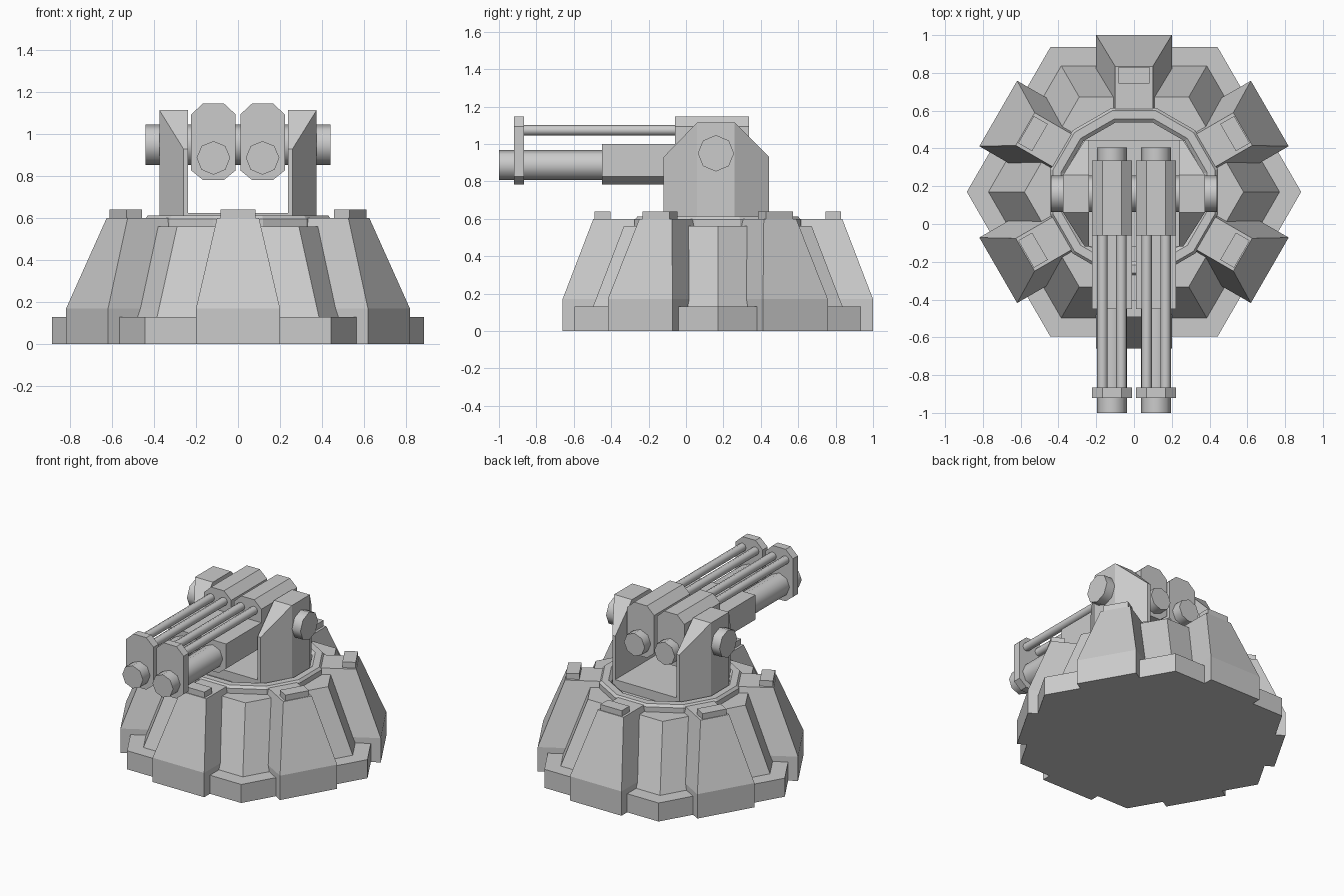
import bpy, bmesh, math
from mathutils import Matrix, Vector

cube = bpy.data.objects.get("Cube")
if cube:
    bpy.data.objects.remove(cube, do_unlink=True)

grey = bpy.data.materials.new("light_grey")
grey.use_nodes = True
COLOUR = (0.6, 0.6, 0.6, 1)
grey.diffuse_color = COLOUR
grey.node_tree.nodes["Principled BSDF"].inputs["Base Color"].default_value = COLOUR

CY = 0.17  # y of the turret axis
GUN_X = 0.117


def finish(name, bm, smooth=False):
    bmesh.ops.recalc_face_normals(bm, faces=bm.faces)
    mesh = bpy.data.meshes.new(name)
    bm.to_mesh(mesh)
    bm.free()
    mesh.materials.append(grey)
    ob = bpy.data.objects.new(name, mesh)
    bpy.context.collection.objects.link(ob)
    if smooth:
        bpy.ops.object.select_all(action='DESELECT')
        ob.select_set(True)
        bpy.context.view_layer.objects.active = ob
        bpy.ops.object.shade_smooth_by_angle(angle=math.radians(50))
    return ob


def loft(name, loops, caps=True, closed=False, smooth=False):
    """Skin a list of equal-length point loops."""
    bm = bmesh.new()
    rings = [[bm.verts.new(p) for p in loop] for loop in loops]
    pairs = list(zip(rings, rings[1:]))
    if closed:
        pairs.append((rings[-1], rings[0]))
    for a, b in pairs:
        for i in range(len(a)):
            j = (i + 1) % len(a)
            bm.faces.new((a[i], a[j], b[j], b[i]))
    if caps and not closed:
        bm.faces.new(rings[0])
        bm.faces.new(rings[-1])
    return finish(name, bm, smooth)


def ring(r, z, sides, turn=0):
    return [(r * math.cos(math.tau * i / sides + turn),
             CY + r * math.sin(math.tau * i / sides + turn), z) for i in range(sides)]


def box(name, x0, x1, y0, y1, z0, z1):
    return loft(name, [[(x0, y0, z), (x1, y0, z), (x1, y1, z), (x0, y1, z)] for z in (z0, z1)])


def rod(name, start, end, r, sides=8):
    """Cylinder between two points on a horizontal axis, one corner upwards."""
    axis = (Vector(end) - Vector(start)).normalized()
    up = Vector((0, 0, 1))
    side = axis.cross(up)
    steps = [math.tau * i / sides for i in range(sides)]
    return loft(name, [[Vector(p) + r * (math.cos(a) * up + math.sin(a) * side) for a in steps]
                       for p in (start, end)], smooth=True)


def plate(name, profile, x, y0, y1):
    return loft(name, [[(x + px, y, pz) for px, pz in profile] for y in (y0, y1)])


# Base plate, sloped hexagonal body and turntable rim
loft("base_plate", [ring(0.885, z, 6) for z in (0, 0.13)])
loft("base_body", [ring(0.775, 0.12, 6), ring(0.58, 0.56, 6)])
rim = [(0.46, 0.55), (0.46, 0.595), (0.445, 0.612), (0.40, 0.612), (0.38, 0.595), (0.38, 0.55)]
loft("turntable_rim", [ring(r, z, 12, math.pi / 12) for r, z in rim], closed=True)

# Six buttresses with raised caps
sections = [(0, 0.35, 0.83, 0.2), (0.17, 0.35, 0.83, 0.2), (0.6, 0.435, 0.665, 0.1)]
for k in range(6):
    spin = Matrix.Translation((0, CY, 0)) @ Matrix.Rotation(math.radians(30 + 60 * k), 4, 'Z')
    parts = [
        loft(f"buttress_{k + 1}", [[(a, -w, z), (b, -w, z), (b, w, z), (a, w, z)]
                                   for z, a, b, w in sections]),
        box(f"buttress_cap_{k + 1}", 0.575, 0.66, -0.083, 0.083, 0.59, 0.64)]
    for part in parts:
        part.data.transform(spin)

# Yoke: floor plate and two faceted arms
box("yoke_floor", -0.25, 0.25, -0.12, 0.445, 0.55, 0.625)
columns = [(-0.12, 0.26, 0.93), (0.06, 0.375, 1.115), (0.26, 0.375, 1.115), (0.445, 0.26, 0.93)]
for side, label in ((1, "left"), (-1, "right")):
    loft(f"{label}_yoke_arm", [[(side * 0.237, y, 0.56), (side * x, y, 0.56),
                                (side * x, y, top), (side * 0.237, y, top)]
                               for y, x, top in columns])
rod("axle", (-0.44, 0.16, 0.95), (0.44, 0.16, 0.95), 0.097)

# Twin guns
H, C, LOW, MID, TOP = 0.106, 0.06, 0.782, 1.0, 1.146
octagon = [(-C + 0.01, LOW), (C - 0.01, LOW), (H, LOW + 0.045), (H, TOP - 0.052),
           (C - 0.01, TOP), (-C + 0.01, TOP), (-H, TOP - 0.052), (-H, LOW + 0.045)]
receiver = octagon[:3] + [(H, MID), (-H, MID)] + octagon[-1:]
for side, label in ((1, "left"), (-1, "right")):
    x = side * GUN_X
    plate(f"{label}_gun_housing", octagon, x, -0.06, 0.337)
    plate(f"{label}_receiver", receiver, x, -0.45, 0.0)
    plate(f"{label}_muzzle_plate", octagon, x, -0.92, -0.865)
    rod(f"{label}_barrel", (x, -1.0, 0.887), (x, 0.405, 0.887), 0.08)
    for n, dx in enumerate((-0.05, 0.05)):
        rod(f"{label}_guide_rod_{n + 1}", (x + dx, -0.9, 1.073), (x + dx, 0, 1.073), 0.028)
